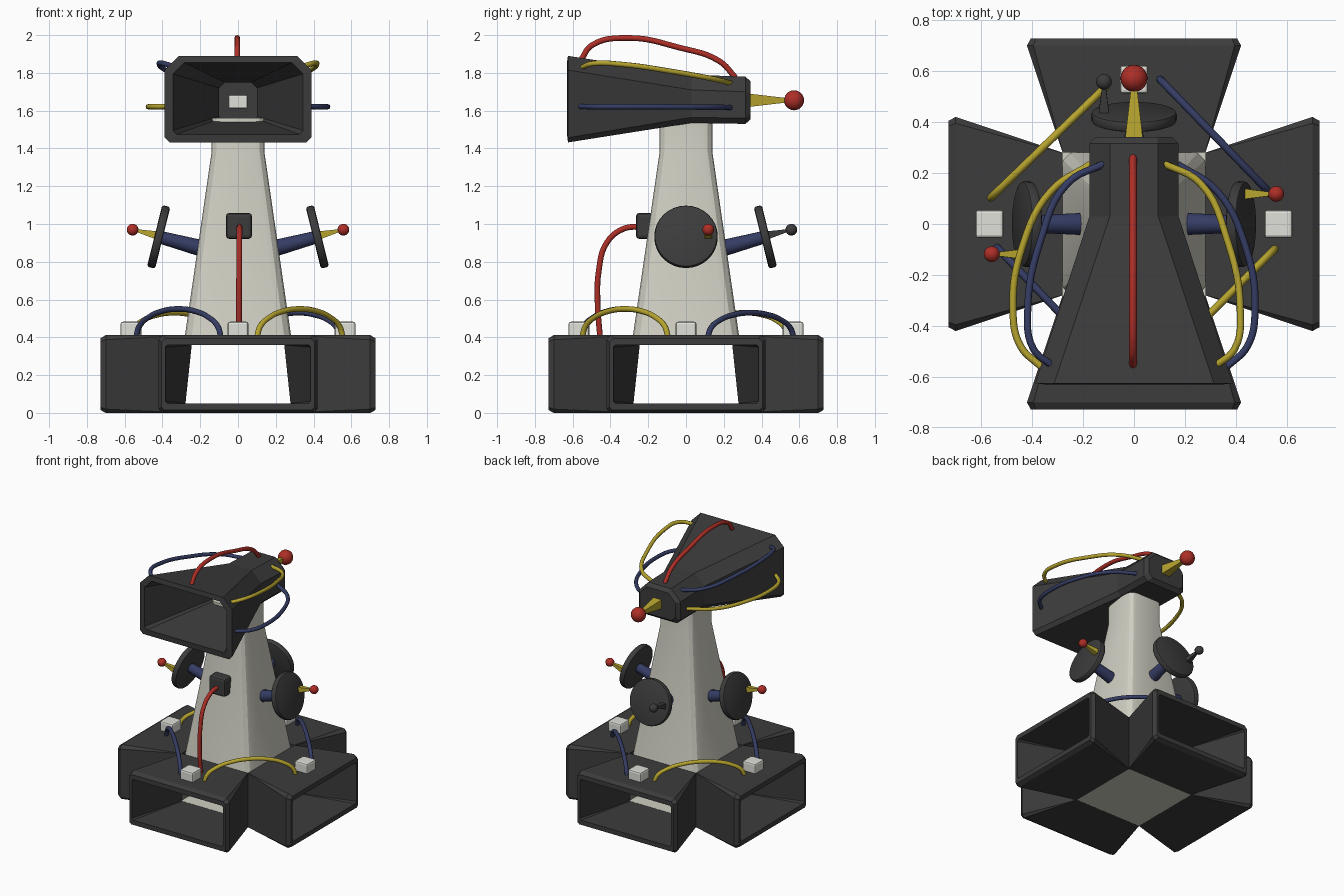
import bpy, bmesh, math
from mathutils import Vector, Matrix

if "Cube" in bpy.data.objects:
    bpy.data.objects.remove(bpy.data.objects["Cube"])


def material(name, rgb):
    m = bpy.data.materials.new(name)
    m.diffuse_color = (*rgb, 1)
    m.use_nodes = True
    m.node_tree.nodes["Principled BSDF"].inputs["Base Color"].default_value = m.diffuse_color
    return m


DARK = material("charcoal", (0.045, 0.045, 0.045))
CREAM = material("cream", (0.64, 0.63, 0.55))
WHITE = material("off white", (0.75, 0.75, 0.70))
RED = material("red", (0.42, 0.028, 0.02))
YELLOW = material("yellow", (0.47, 0.37, 0.028))
BLUE = material("navy blue", (0.035, 0.045, 0.125))


def finish(name, bm, mat, turn=0, smooth=None):
    bmesh.ops.recalc_face_normals(bm, faces=bm.faces)
    me = bpy.data.meshes.new(name)
    bm.to_mesh(me)
    bm.free()
    me.transform(Matrix.Rotation(math.radians(turn), 4, 'Z'))
    me.materials.append(mat)
    if smooth:
        me.shade_smooth()
        me.set_sharp_from_angle(angle=math.radians(smooth))
    ob = bpy.data.objects.new(name, me)
    bpy.context.collection.objects.link(ob)
    return ob


def loft(name, loops, mat, turn=0, cyclic=False, smooth=None):
    """Skin a list of equal-length point loops."""
    bm = bmesh.new()
    rows = [[bm.verts.new(p) for p in loop] for loop in loops]
    pairs = list(zip(rows, rows[1:]))
    if cyclic:
        pairs.append((rows[-1], rows[0]))
    else:
        bm.faces.new(rows[0])
        bm.faces.new(rows[-1])
    n = len(rows[0])
    for a, b in pairs:
        for i in range(n):
            j = (i + 1) % n
            bm.faces.new((a[i], a[j], b[j], b[i]))
    return finish(name, bm, mat, turn, smooth)


def section(y, wb, wt, z0, z1, cb, ct):
    """Rectangle across y with chamfered bottom (cb) and top (ct) corners."""
    half = [(wb - cb, z0), (wb, z0 + cb), (wt, z1 - ct), (wt - ct, z1)]
    return [(x, y, z) for x, z in half] + [(-x, y, z) for x, z in reversed(half)]


def rounded_square(z, w, r, seg=3):
    pts = []
    for q in range(4):
        cx, cy = [(1, 1), (-1, 1), (-1, -1), (1, -1)][q]
        for k in range(seg + 1):
            a = math.pi / 2 * (q + k / seg)
            pts.append((cx * (w - r) + r * math.cos(a), cy * (w - r) + r * math.sin(a), z))
    return pts


def box(name, c, size, mat, bevel=0.0, turn=0):
    bm = bmesh.new()
    bmesh.ops.create_cube(bm, size=1)
    bmesh.ops.scale(bm, vec=size, verts=bm.verts)
    bmesh.ops.translate(bm, vec=c, verts=bm.verts)
    if bevel:
        bmesh.ops.bevel(bm, geom=bm.edges[:], offset=bevel, segments=2, profile=0.5, affect='EDGES')
    return finish(name, bm, mat, turn)


def rod(name, p0, p1, r0, r1, sides, mat, turn=0, bevel=0.0):
    p0, p1 = Vector(p0), Vector(p1)
    d = p1 - p0
    bm = bmesh.new()
    bmesh.ops.create_cone(bm, cap_ends=True, segments=sides, radius1=r0, radius2=r1, depth=d.length)
    if bevel:
        rim = [e for e in bm.edges if any(len(f.verts) > 4 for f in e.link_faces)]
        bmesh.ops.bevel(bm, geom=rim, offset=bevel, segments=2, profile=0.5, affect='EDGES')
    rot = d.to_track_quat('Z', 'Y').to_matrix().to_4x4()
    spin = Matrix.Rotation(math.pi / 4 if sides == 4 else 0, 4, 'Z')
    bm.transform(Matrix.Translation((p0 + p1) / 2) @ rot @ spin)
    return finish(name, bm, mat, turn, 35 if sides > 4 else None)


def ball(name, c, r, mat, turn=0):
    bm = bmesh.new()
    bmesh.ops.create_uvsphere(bm, u_segments=20, v_segments=12, radius=r)
    bmesh.ops.translate(bm, vec=c, verts=bm.verts)
    return finish(name, bm, mat, turn, 60)


def cable(name, pts, mat, r=0.015):
    cu = bpy.data.curves.new(name, 'CURVE')
    cu.dimensions = '3D'
    cu.bevel_depth, cu.bevel_resolution = r, 2
    cu.resolution_u, cu.use_fill_caps = 6, True
    sp = cu.splines.new('BEZIER')
    sp.bezier_points.add(len(pts) - 1)
    for bp, p in zip(sp.bezier_points, pts):
        bp.co = p
        bp.handle_left_type = bp.handle_right_type = 'AUTO'
    cu.materials.append(mat)
    ob = bpy.data.objects.new(name, cu)
    bpy.context.collection.objects.link(ob)
    bpy.context.view_layer.update()
    me = bpy.data.meshes.new_from_object(ob.evaluated_get(bpy.context.evaluated_depsgraph_get()))
    bpy.data.objects.remove(ob)
    me.shade_smooth()
    me.set_sharp_from_angle(angle=math.radians(50))
    out = bpy.data.objects.new(name, me)
    bpy.context.collection.objects.link(out)


# Base: four hollow flared ducts around an open centre, each with a white block
SIDES = {"front": 0, "right": 90, "back": 180, "left": 270}
for side, turn in SIDES.items():
    loft(side + "_base_duct", [
        section(-0.28, 0.28, 0.28, 0, 0.412, 0.001, 0.001),
        section(-0.70, 0.42, 0.42, 0, 0.412, 0.02, 0.025),
        section(-0.728, 0.405, 0.405, 0.015, 0.395, 0.015, 0.02),
        section(-0.728, 0.385, 0.385, 0.05, 0.36, 0.012, 0.012),
        section(-0.28, 0.278, 0.245, 0.05, 0.36, 0.001, 0.001),
    ], DARK, turn, cyclic=True)
    box(side + "_base_block", (0, -0.567, 0.44), (0.11, 0.11, 0.085), WHITE, 0.012, turn)
box("base_floor", (0, 0, 0.026), (0.56, 0.56, 0.05), CREAM)

# Tapered tower with a straight neck
loft("tower", [rounded_square(0.36, 0.288, 0.075), rounded_square(1.38, 0.14, 0.05),
               rounded_square(1.56, 0.14, 0.05)], CREAM, smooth=20)

# Head: flared hollow hood, closed at the back
loft("head_hood", [
    section(0.342, 0.15, 0.15, 1.555, 1.755, 0.03, 0.06),
    section(0.315, 0.175, 0.175, 1.53, 1.78, 0.03, 0.08),
    section(0.03, 0.175, 0.175, 1.535, 1.79, 0.03, 0.08),
    section(-0.625, 0.388, 0.388, 1.432, 1.89, 0.025, 0.075),
    section(-0.63, 0.345, 0.345, 1.475, 1.855, 0.02, 0.06),
    section(0.0, 0.10, 0.10, 1.56, 1.75, 0.01, 0.03),
    section(0.28, 0.10, 0.10, 1.56, 1.75, 0.01, 0.03),
], DARK)
box("head_inner_block", (0, 0.22, 1.647), (0.1, 0.12, 0.07), WHITE, 0.008)

# Rear antenna on the head
rod("head_antenna", (0, 0.33, 1.655), (0, 0.55, 1.655), 0.05, 0.014, 4, YELLOW)
ball("head_antenna_ball", (0, 0.572, 1.655), 0.053, RED)

# Three tilted dishes on arms, modelled on the right and turned around the tower
axis = Vector((0.97, 0, 0.24)).normalized()
hub = Vector((0.42, 0, 0.932))
for side, turn in {"right": 0, "back": 90, "left": 180}.items():
    tip = side == "back"
    rod(side + "_dish_arm", (0.17, 0, 0.865), hub, 0.045, 0.033, 12, BLUE, turn)
    rod(side + "_dish", hub - axis * 0.022, hub + axis * 0.022, 0.168, 0.168, 32, DARK, turn, 0.012)
    rod(side + "_dish_antenna", (0.43, 0.118, 0.94), (0.545, 0.118, 0.967), 0.03, 0.009, 4,
        DARK if tip else YELLOW, turn)
    ball(side + "_dish_antenna_ball", (0.558, 0.118, 0.97), 0.031, DARK if tip else RED, turn)

# Front socket box and its hanging cable
box("front_socket", (0.005, -0.215, 0.99), (0.138, 0.1, 0.138), DARK, 0.018)
cable("front_socket_cable", [(0.008, -0.22, 0.985), (0.008, -0.33, 0.975), (0.007, -0.42, 0.90),
                             (0.006, -0.462, 0.75), (0.005, -0.468, 0.58), (0.005, -0.455, 0.40)], RED)


# Arched cables between neighbouring base ducts
def arch(name, a, b, h, mat):
    pts = []
    for k in range(9):
        t = math.pi * k / 8
        s = (1 - math.cos(t)) / 2
        pts.append((a[0] + (b[0] - a[0]) * s, a[1] + (b[1] - a[1]) * s, 0.40 + h * math.sin(t)))
    cable(name, pts, mat)


arch("front_left_arch_cable", (-0.54, -0.09), (-0.09, -0.56), 0.15, BLUE)
arch("front_right_arch_cable", (0.555, -0.095), (0.10, -0.55), 0.15, YELLOW)
arch("back_left_arch_cable", (-0.565, 0.10), (-0.11, 0.54), 0.13, YELLOW)
arch("back_right_arch_cable", (0.10, 0.57), (0.54, 0.115), 0.13, BLUE)

# Cable along the top of the head
cable("head_top_cable", [(-0.004, -0.555, 1.87), (-0.004, -0.50, 1.945), (-0.004, -0.31, 1.985),
                         (-0.004, -0.04, 1.935), (-0.004, 0.18, 1.86), (-0.004, 0.262, 1.775)], RED)

# Looping cables on both sides of the head: upper pair and lower pair
upper = [(0.11, 0.24, 1.745), (0.26, 0.16, 1.765), (0.365, -0.06, 1.805),
         (0.417, -0.34, 1.845), (0.395, -0.49, 1.85), (0.315, -0.56, 1.825)]
lower = [(0.17, 0.235, 1.617), (0.325, 0.13, 1.618), (0.435, -0.08, 1.62),
         (0.475, -0.34, 1.621), (0.445, -0.48, 1.621), (0.365, -0.56, 1.622)]
for side, sx, up, low in (("right", 1, YELLOW, BLUE), ("left", -1, BLUE, YELLOW)):
    cable(side + "_upper_head_cable", [(x * sx, y, z) for x, y, z in upper], up, 0.014)
    cable(side + "_lower_head_cable", [(x * sx, y, z) for x, y, z in lower], low, 0.014)
